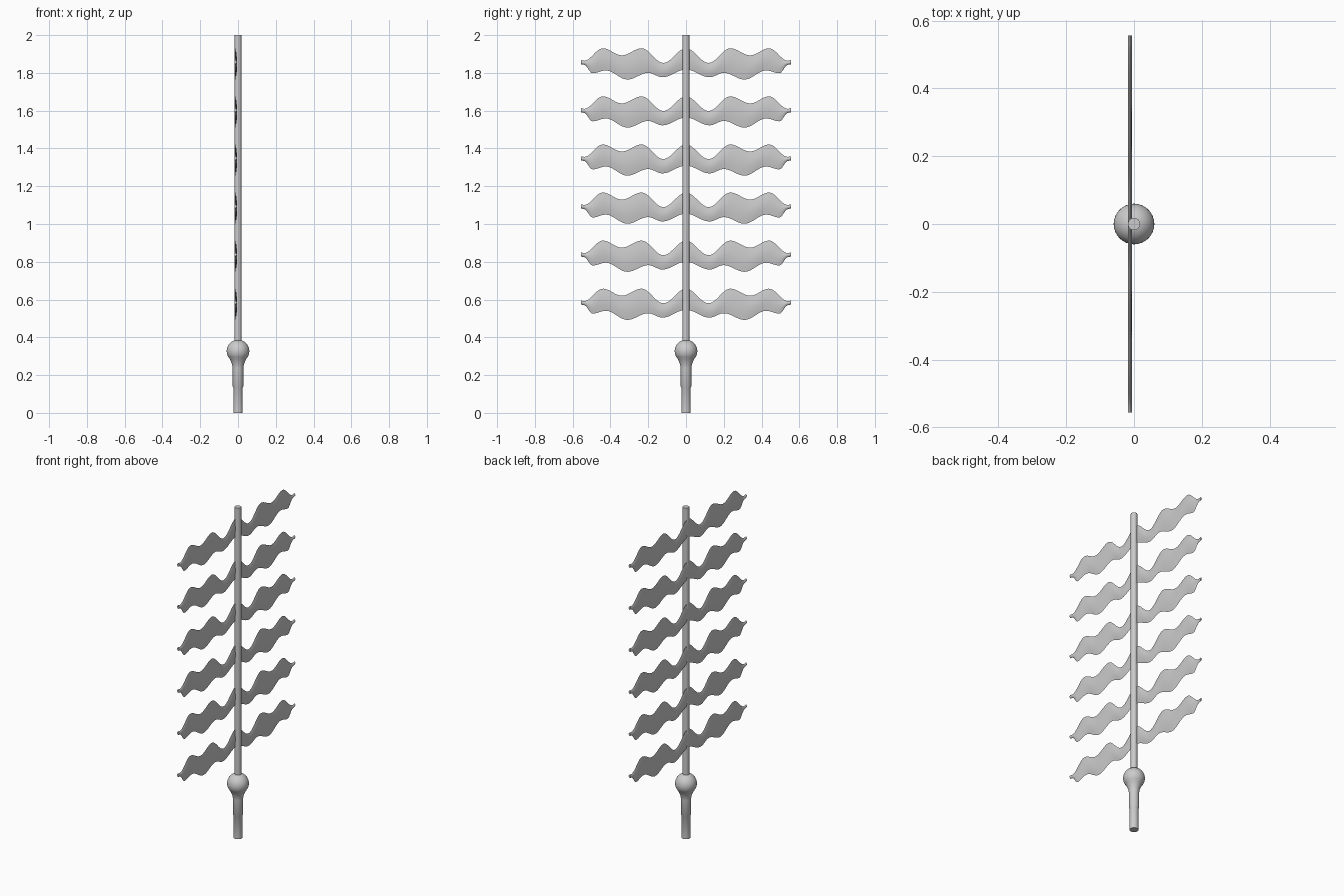
import bpy, bmesh, math

if "Cube" in bpy.data.objects:
    bpy.data.objects.remove(bpy.data.objects["Cube"])


def finish(bm, name, angle=40):
    bmesh.ops.recalc_face_normals(bm, faces=bm.faces)
    me = bpy.data.meshes.new(name)
    bm.to_mesh(me)
    bm.free()
    ob = bpy.data.objects.new(name, me)
    bpy.context.collection.objects.link(ob)
    bpy.ops.object.select_all(action='DESELECT')
    ob.select_set(True)
    bpy.context.view_layer.objects.active = ob
    bpy.ops.object.shade_smooth_by_angle(angle=math.radians(angle))
    return ob


def skin(rings, name):
    """Join closed rings of points into a capped solid."""
    bm = bmesh.new()
    rows = [[bm.verts.new(p) for p in r] for r in rings]
    n = len(rows[0])
    for a, b in zip(rows, rows[1:]):
        for i in range(n):
            bm.faces.new((a[i], a[(i + 1) % n], b[(i + 1) % n], b[i]))
    bm.faces.new(rows[0])
    bm.faces.new(rows[-1])
    return finish(bm, name)


def lathe(profile, name, n=32):
    return skin([[(r * math.cos(2 * math.pi * i / n), r * math.sin(2 * math.pi * i / n), z)
                  for i in range(n)] for r, z in profile], name)


def wave(pts, y):
    """Ease smoothly between crest and trough points."""
    y = abs(y)
    for (y0, z0), (y1, z1) in zip(pts, pts[1:]):
        if y <= y1 + 1e-6:
            t = (y - y0) / (y1 - y0)
            return z0 + (z1 - z0) * (1 - math.cos(math.pi * t)) / 2
    return pts[-1][1]


# handle with rounded knob
profile = [(0.025, 0), (0.025, 0.135), (0.028, 0.14), (0.028, 0.235), (0.031, 0.255), (0.043, 0.285)]
profile += [(0.06 * math.cos(math.radians(a)), 0.327 + 0.06 * math.sin(math.radians(a)))
            for a in range(-30, 81, 10)]
lathe(profile, "handle")

# long pole
lathe([(0.018, 0.35), (0.018, 2.0)], "pole")

# wavy lens-section blades, edge heights given for the top one
TOP = [(0, 1.93), (0.12, 1.853), (0.235, 1.93), (0.34, 1.893), (0.44, 1.93), (0.54, 1.864), (0.557, 1.868)]
BOTTOM = [(0, 1.818), (0.125, 1.777), (0.2, 1.80), (0.31, 1.765), (0.425, 1.813), (0.495, 1.798),
          (0.54, 1.843), (0.557, 1.846)]
STEPS, SIDE = 120, 8
for k in range(6):
    rings = []
    for i in range(STEPS + 1):
        y = 0.557 * (2 * i / STEPS - 1)
        lo, hi = wave(BOTTOM, y), wave(TOP, y)
        ring = []
        for j in range(2 * SIDE):
            t = j / SIDE if j <= SIDE else 2 - j / SIDE
            bulge = 0.006 * math.sin(math.pi * t) * (1 if j <= SIDE else -1)
            ring.append((-0.012 + bulge, y, lo + (hi - lo) * t - 0.2545 * k))
        rings.append(ring)
    skin(rings, f"wavy_blade_{k + 1}")
